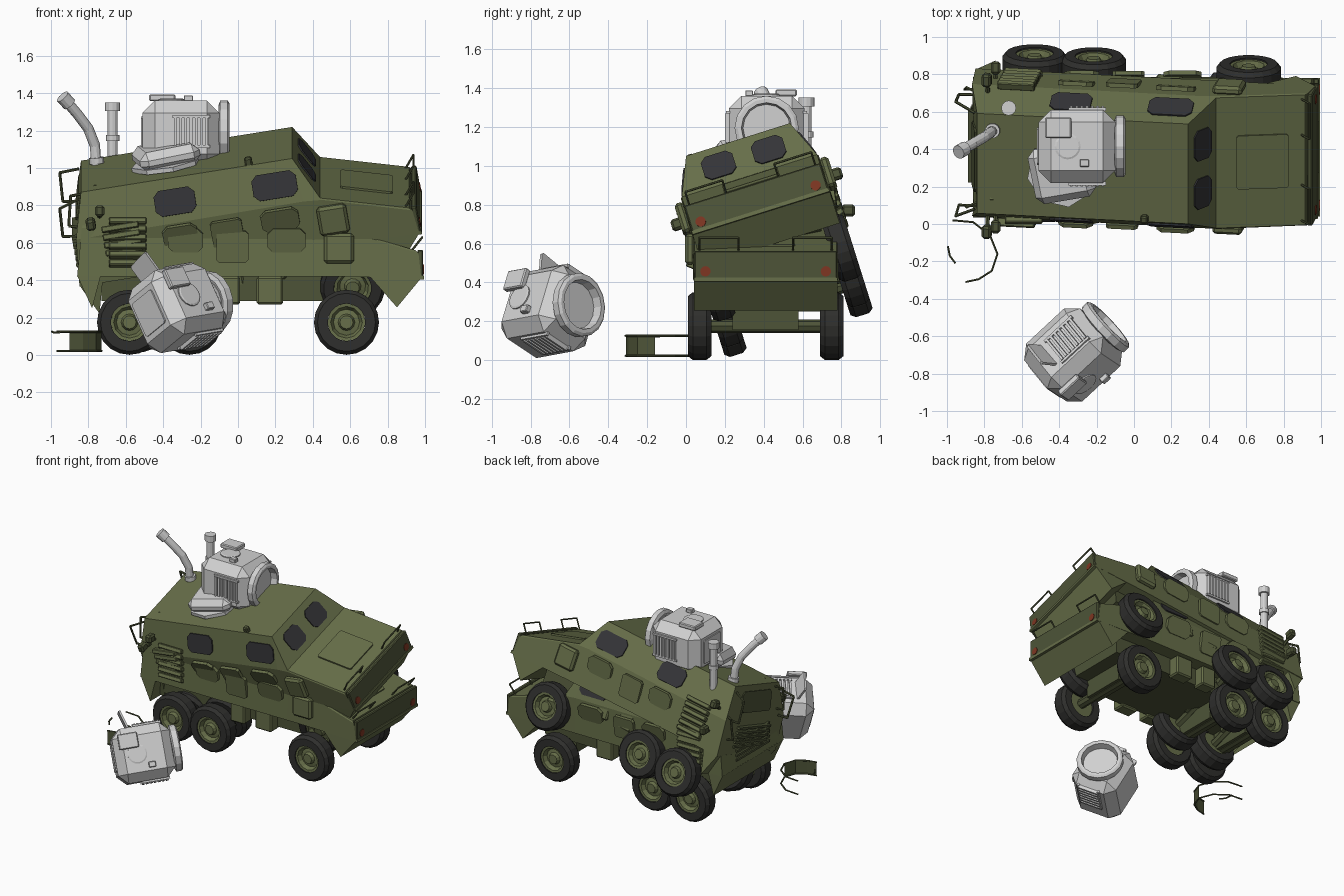
import bpy, bmesh, math
from mathutils import Matrix, Vector

if "Cube" in bpy.data.objects:
    bpy.data.objects.remove(bpy.data.objects["Cube"])

def material(name, c):
    m = bpy.data.materials.new(name)
    m.diffuse_color = (*c, 1)
    m.use_nodes = True
    m.node_tree.nodes["Principled BSDF"].inputs["Base Color"].default_value = m.diffuse_color
    return m

OLIVE = material("olive paint", (.135, .158, .067))
DARK = material("dark olive", (.075, .088, .039))
TYRE = material("tyre rubber", (.028, .028, .026))
GLASS = material("dark glass", (.034, .034, .038))
LAMP = material("lamp red", (.21, .037, .016))
GREY = material("pale grey", (.64, .64, .64))

def make(name, bm, mat, M):
    bmesh.ops.recalc_face_normals(bm, faces=bm.faces)
    me = bpy.data.meshes.new(name)
    bm.to_mesh(me)
    bm.free()
    me.materials.append(mat)
    ob = bpy.data.objects.new(name, me)
    ob.matrix_world = M
    bpy.context.collection.objects.link(ob)
    return ob

def box(name, mat, M, c, s, bevel=0, rot=None):
    bm = bmesh.new()
    bmesh.ops.create_cube(bm, size=1)
    bmesh.ops.scale(bm, vec=s, verts=bm.verts)
    if bevel:
        bmesh.ops.bevel(bm, geom=bm.edges[:], offset=bevel, segments=1, affect='EDGES')
    return make(name, bm, mat, M @ Matrix.Translation(c) @ (rot or Matrix()))

def plate(name, mat, M, c, right, up, w, h, t=.008, cut=.03):
    # flat plate with clipped corners, facing right x up
    r = Vector(right).normalized()
    u = Vector(up).normalized()
    n = r.cross(u)
    a, b = w / 2, h / 2
    pts = [(a, b-cut), (a-cut, b), (cut-a, b), (-a, b-cut),
           (-a, cut-b), (cut-a, -b), (a-cut, -b), (a, cut-b)]
    bm = bmesh.new()
    f = bm.faces.new([bm.verts.new(Vector(c) + r*p + u*q - n*.003) for p, q in pts])
    e = bmesh.ops.extrude_face_region(bm, geom=[f])
    bmesh.ops.translate(bm, vec=n*(t+.003), verts=[v for v in e['geom'] if isinstance(v, bmesh.types.BMVert)])
    return make(name, bm, mat, M)

def rod(name, mat, M, pts, r, seg=6):
    bm = bmesh.new()
    for a, b in zip(pts, pts[1:]):
        a, b = Vector(a), Vector(b)
        d = b - a
        X = Matrix.Translation((a+b)/2) @ d.to_track_quat('Z', 'Y').to_matrix().to_4x4()
        bmesh.ops.create_cone(bm, cap_ends=True, segments=seg, radius1=r, radius2=r,
                              depth=d.length + r*.3, matrix=X)
    return make(name, bm, mat, M)

def lathe(name, mat, M, prof, seg=20, closed=False):
    # profile of (radius, distance along local z)
    bm = bmesh.new()
    rings = [[bm.verts.new((r*math.cos(2*math.pi*i/seg), r*math.sin(2*math.pi*i/seg), z))
              for i in range(seg)] for r, z in prof]
    pairs = list(zip(rings, rings[1:])) + ([(rings[-1], rings[0])] if closed else [])
    for a, b in pairs:
        for i in range(seg):
            j = (i+1) % seg
            bm.faces.new((a[i], a[j], b[j], b[i]))
    if not closed:
        bm.faces.new(rings[0])
        bm.faces.new(rings[-1])
    return make(name, bm, mat, M)

def hull(M):
    # armoured body lofted through four stations of (x, half width, z)
    st = [[(-.77, .28, .91), (-.835, .37, .68), (-.86, .375, .42)],
          [(.375, .28, .91), (.40, .37, .69), (.40, .375, .42)],
          [(.49, .365, .693), (.50, .372, .683), (.50, .375, .42)],
          [(.95, .365, .56), (.965, .37, .545), (.98, .37, .41)]]
    bm = bmesh.new()
    R = [[bm.verts.new(p) for p in s] + [bm.verts.new((x, -w, z)) for x, w, z in reversed(s)] for s in st]
    for a, b in zip(R, R[1:]):
        for i in range(6):
            j = (i+1) % 6
            bm.faces.new((a[i], a[j], b[j], b[i]))
    bm.faces.new(R[0])
    bm.faces.new(R[-1])
    make("armoured_hull", bm, OLIVE, M)
    # lower chins in front of and behind the wheels
    for name, prof in (("nose_chin", [(.98, .412), (.85, .255), (.70, .425)]),
                       ("tail_chin", [(-.86, .425), (-.78, .25), (-.735, .42)])):
        bm = bmesh.new()
        f = bm.faces.new([bm.verts.new((x, -.37, z)) for x, z in prof])
        e = bmesh.ops.extrude_face_region(bm, geom=[f])
        bmesh.ops.translate(bm, vec=(0, .74, 0), verts=[v for v in e['geom'] if isinstance(v, bmesh.types.BMVert)])
        make(name, bm, OLIVE, M)

def wheel(M, x, s):
    W = M @ Matrix.Translation((x, s*.34, .175)) @ Matrix.Rotation(-s*math.pi/2, 4, 'X')
    lathe("tyre", TYRE, W, [(.10, -.06), (.155, -.06), (.174, -.035), (.174, .035),
                            (.155, .06), (.10, .06)], 20, True)
    lathe("wheel_rim", OLIVE, W, [(.102, -.045), (.102, .052), (.085, .05), (.07, .02),
                                  (.045, .025), (.035, .05)], 12)

def truck(M):
    hull(M)
    box("chassis", DARK, M, (0, 0, .36), (1.46, .54, .14))
    plate("hood_panel", OLIVE, M, (.73, 0, .625), (0, 1, 0), (-.46, 0, .133), .30, .28, .01, .01)
    box("bumper_plate", DARK, M, (.975, 0, .49), (.03, .735, .145), .006)
    box("bumper_lip", OLIVE, M, (.98, 0, .415), (.03, .74, .02))
    # rear grille
    for i in range(5):
        z = .48 + i*.035
        box("rear_slat", DARK, M, (-.85, 0, z), (.03, .40, .016))
    plate("rear_hatch", DARK, M, (-.803, 0, .795), (0, -1, 0), (.065, 0, .23), .36, .15, .008, .02)
    for x in (-.58, -.26, .58):
        rod("axle", DARK, M, [(x, -.32, .175), (x, .32, .175)], .035, 8)
        box("suspension", DARK, M, (x, 0, .22), (.1, .34, .13))
    box("roof_lamp", DARK, M, (.14, -.26, .925), (.04, .04, .05), .008)
    for s in (-1, 1):
        for x in (-.58, -.26, .58):
            wheel(M, x, s)
        plate("windscreen", GLASS, M, (.433, s*.135, .80), (0, 1, 0), (-.115, 0, .22), .17, .15)
        slope = (0, -s*.09, .22)
        for x, w in ((.26, .24), (-.28, .22)):
            plate("side_window", GLASS, M, (x, s*.33, .79), (-s, 0, 0), slope, w, .14)
            # shutter hangs open, leaning out at its top
            plate("window_shutter", OLIVE, M, (x, s*.375, .615), (-s, 0, 0), (0, s*.25, 1), w*.85, .13, .02)
        plate("side_hatch", OLIVE, M, (-.03, s*.376, .58), (-s, 0, 0), (0, s*.15, 1), .17, .17, .02, .015)
        box("side_locker", OLIVE, M, (.54, s*.39, .57), (.16, .05, .16), .015)
        for x, w in ((-.05, .12), (.17, .14)):
            box("underside_box", OLIVE, M, (x, s*.30, .345), (w, .1, .15), .01)
        # rolled louvres at the rear flank
        for i in range(6):
            box("flank_louvre", OLIVE, M, (-.59, s*.385, .49 + i*.045), (.20, .045, .032), .005,
                Matrix.Rotation(s*.4, 4, 'X'))
        box("marker_pod", DARK, M, (-.74, s*.425, .77), (.05, .07, .06), .012)
        rod("pod_arm", DARK, M, [(-.74, s*.33, .73), (-.74, s*.42, .76)], .012)
        lathe("headlamp", LAMP, M @ Matrix.Translation((.985, s*.31, .457)) @ Matrix.Rotation(math.pi/2, 4, 'Y'),
              [(.027, -.02), (.027, .009)], 12)
        # guard rails
        rod("front_guard", DARK, M, [(.93, s*.34, .56), (.985, s*.34, .63), (.985, s*.14, .63), (.93, s*.14, .56)], .006)
        rod("rear_guard", DARK, M, [(-.83, s*.31, .68), (-.905, s*.31, .69), (-.895, s*.32, .85), (-.79, s*.27, .87)], .008)

lower = Matrix.Translation((0, .41, 0))
upper = (Matrix.Translation((.07, .556, .22)) @ Matrix.Rotation(math.radians(17.5), 4, 'X')
         @ Matrix.Rotation(math.radians(-9.5), 4, 'Y'))
truck(lower)
truck(upper)

def turret(M):
    # chamfered housing with a round port, grilles and top fittings
    box("turret_housing", GREY, M, (0, 0, 0), (.41, .39, .35), .065)
    ring = M @ Matrix.Translation((.20, 0, .01)) @ Matrix.Rotation(math.pi/2, 4, 'Y')
    lathe("port_ring", GREY, ring, [(.14, 0), (.165, .01), (.165, .05), (.15, .06), (.13, .06), (.12, .005)], 16, True)
    lathe("port_bowl", GREY, ring, [(.125, 0), (.125, .012)], 16)
    box("top_panel", GREY, M, (-.10, .10, .19), (.14, .11, .035), .006)
    lathe("top_disc", GREY, M @ Matrix.Translation((-.05, 0, .17)), [(.07, 0), (.07, .012), (.06, .016)], 16)
    box("top_sensor", GREY, M, (.04, -.09, .188), (.05, .04, .03), .004)
    plate("rear_panel", GREY, M, (-.205, 0, 0), (0, -1, 0), (0, 0, 1), .2, .18, .008, .01)
    for s in (-1, 1):
        for i in range(7):
            box("grille_slat", GREY, M, (-.03 + i*.028, s*.20, .01), (.014, .03, .15))
        for z in (-.07, .09):
            box("grille_frame", GREY, M, (.054, s*.198, z), (.2, .02, .014))

turret(Matrix.Translation((-.305, .415, 1.185)))
e1 = Vector((.70, .65, .12)).normalized()
e3 = Vector((.55, -.68, .45))
e3 = (e3 - e1*e3.dot(e1)).normalized()
e2 = e3.cross(e1)
fallen = Matrix.Translation((-.325, -.70, .25)) @ Matrix((e1, e2, e3)).transposed().to_4x4()
turret(fallen)
plate("fallen_fin", GREY, fallen, (-.09, .245, 0), (0, .1, 1), (-.3, 1, 0), .15, .15, .012, .01)

# skirt under the mounted turret, sloped with the roof
tilt = Matrix.Rotation(.2, 4, 'X') @ Matrix.Rotation(-.16, 4, 'Y') @ Matrix.Rotation(.2, 4, 'Z')
box("turret_skirt", GREY, Matrix(), (-.385, .275, 1.07), (.33, .30, .11), .04, tilt)
lathe("skirt_flange", GREY, Matrix.Translation((-.385, .275, 1.03)) @ tilt, [(.19, -.02), (.19, .005)], 8)

# exhaust stacks
I = Matrix()
rod("straight_stack", GREY, I, [(-.67, .62, .98), (-.67, .62, 1.33)], .027, 12)
rod("straight_stack_cap", GREY, I, [(-.67, .62, 1.31), (-.67, .62, 1.345)], .04, 12)
rod("straight_stack_band", GREY, I, [(-.67, .62, 1.15), (-.67, .62, 1.17)], .036, 12)
bent = [(-.755, .50, .98), (-.765, .49, 1.12), (-.80, .465, 1.21), (-.86, .43, 1.29), (-.92, .395, 1.36)]
rod("bent_stack", GREY, I, bent, .028, 12)
rod("bent_stack_cap", GREY, I, [(-.905, .403, 1.345), (-.935, .386, 1.378)], .038, 12)
rod("bent_stack_band", GREY, I, [(-.755, .50, 1.03), (-.757, .498, 1.05)], .04, 12)

# torn wheel-arch strip lying on the ground
arc = [(-.97, .02), (-.86, .01), (-.77, -.06), (-.73, -.16), (-.76, -.25), (-.83, -.295), (-.90, -.31)]
for z in (.022, .125):
    rod("arch_edge", DARK, I, [(x, y, z) for x, y in arc], .006)
rod("arch_shard", DARK, I, [(-.995, -.12, .125), (-.985, -.17, .12), (-.955, -.21, .12)], .006)
bm = bmesh.new()
cols = [(bm.verts.new((x, y, .025)), bm.verts.new((x, y, .12))) for x, y in arc[3:]]
for a, b in zip(cols, cols[1:]):
    bm.faces.new((a[0], b[0], b[1], a[1]))
make("arch_strip", bm, DARK, I)
